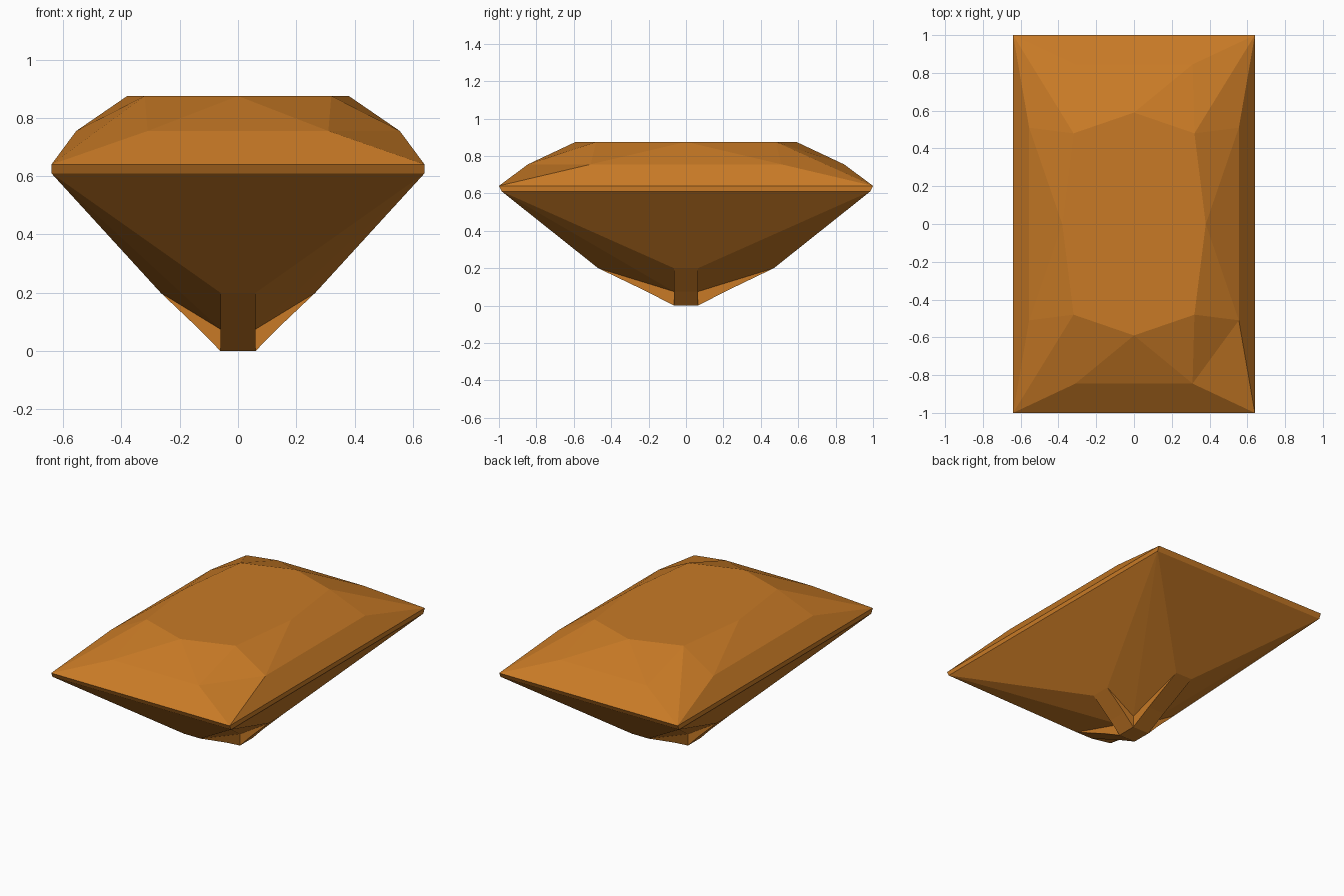
import bpy
import bmesh

cube = bpy.data.objects.get("Cube")
if cube:
    bpy.data.objects.remove(cube, do_unlink=True)

amber = bpy.data.materials.new("amber_orange")
amber.use_nodes = True
colour = (0.58, 0.195, 0.019, 1)
amber.diffuse_color = colour
amber.node_tree.nodes["Principled BSDF"].inputs["Base Color"].default_value = colour


def make_object(name, faces):
    """Join faces given as corner positions into one flat shaded object."""
    bm = bmesh.new()
    for points in faces:
        bm.faces.new([bm.verts.new(p) for p in points])
    bmesh.ops.remove_doubles(bm, verts=bm.verts, dist=0.0005)
    bmesh.ops.recalc_face_normals(bm, faces=bm.faces)
    mesh = bpy.data.meshes.new(name)
    bm.to_mesh(mesh)
    bm.free()
    mesh.materials.append(amber)
    obj = bpy.data.objects.new(name, mesh)
    bpy.context.collection.objects.link(obj)


# Named points of one quarter of the stone
GIRDLE_TOP = (0.64, 1.0, 0.64)
GIRDLE_LOW = (0.64, 0.985, 0.61)
TABLE_END = (0, 0.59, 0.875)
TABLE_SIDE = (0.38, 0, 0.875)
TABLE_CORNER = (0.32, 0.48, 0.875)
CROWN_END = (0.31, 0.845, 0.755)
CROWN_SIDE = (0.555, 0.51, 0.755)
KEEL_END = (0.06, 0.47, 0.2)
KEEL_SIDE = (0.265, 0.065, 0.2)
STEP_END = (0.06, 0.21, 0.075)
STEP_SIDE = (0.133, 0.065, 0.075)
NOTCH = (0.06, 0.065, 0.075)
CULET = (0.06, 0.065, 0)


def at(p, sx, sy):
    return (p[0] * sx, p[1] * sy, p[2])


def band(a, b, end, s):
    """Four sided facet spanning the middle of an end or a side."""
    if end:
        return [at(a, -1, s), at(a, 1, s), at(b, 1, s), at(b, -1, s)]
    return [at(a, s, -1), at(a, s, 1), at(b, s, 1), at(b, s, -1)]


quarters = [(1, 1), (-1, 1), (-1, -1), (1, -1)]
crown, girdle, pavilion = [], [], []

# Table: the flat eight sided top
crown.append([at(TABLE_SIDE, 1, 1), at(TABLE_CORNER, 1, 1), at(TABLE_END, 1, 1),
              at(TABLE_CORNER, -1, 1), at(TABLE_SIDE, -1, 1), at(TABLE_CORNER, -1, -1),
              at(TABLE_END, 1, -1), at(TABLE_CORNER, 1, -1)])

# Facets centred on the ends and on the sides
for s in (1, -1):
    crown.append([at(TABLE_END, 1, s), at(CROWN_END, 1, s), at(CROWN_END, -1, s)])
    crown.append([at(TABLE_SIDE, s, 1), at(CROWN_SIDE, s, 1), at(CROWN_SIDE, s, -1)])
    for end, mid, keel, step in ((True, CROWN_END, KEEL_END, STEP_END),
                                 (False, CROWN_SIDE, KEEL_SIDE, STEP_SIDE)):
        crown.append(band(mid, GIRDLE_TOP, end, s))
        girdle.append(band(GIRDLE_TOP, GIRDLE_LOW, end, s))
        pavilion.append(band(GIRDLE_LOW, keel, end, s))
        pavilion.append(band(keel, step, end, s))
        pavilion.append(band(step, CULET, end, s))

# Corner facets, and the notches that make the base cross shaped
for sx, sy in quarters:
    def facet(*points):
        return [at(p, sx, sy) for p in points]

    crown.append(facet(TABLE_CORNER, TABLE_END, CROWN_END))
    crown.append(facet(TABLE_CORNER, TABLE_SIDE, CROWN_SIDE))
    if (sx, sy) == (1, -1):  # this corner is cut the other way
        crown.append(facet(TABLE_CORNER, CROWN_END, CROWN_SIDE))
        crown.append(facet(GIRDLE_TOP, CROWN_END, CROWN_SIDE))
    else:
        crown.append(facet(TABLE_CORNER, CROWN_END, GIRDLE_TOP))
        crown.append(facet(TABLE_CORNER, GIRDLE_TOP, CROWN_SIDE))
    for keel, step in ((KEEL_END, STEP_END), (KEEL_SIDE, STEP_SIDE)):
        pavilion.append(facet(GIRDLE_LOW, keel, NOTCH))
        pavilion.append(facet(keel, step, NOTCH))
        pavilion.append(facet(step, CULET, NOTCH))

# Culet: the small flat bottom
pavilion.append([at(CULET, sx, sy) for sx, sy in quarters])

make_object("gemstone", crown + girdle + pavilion)
